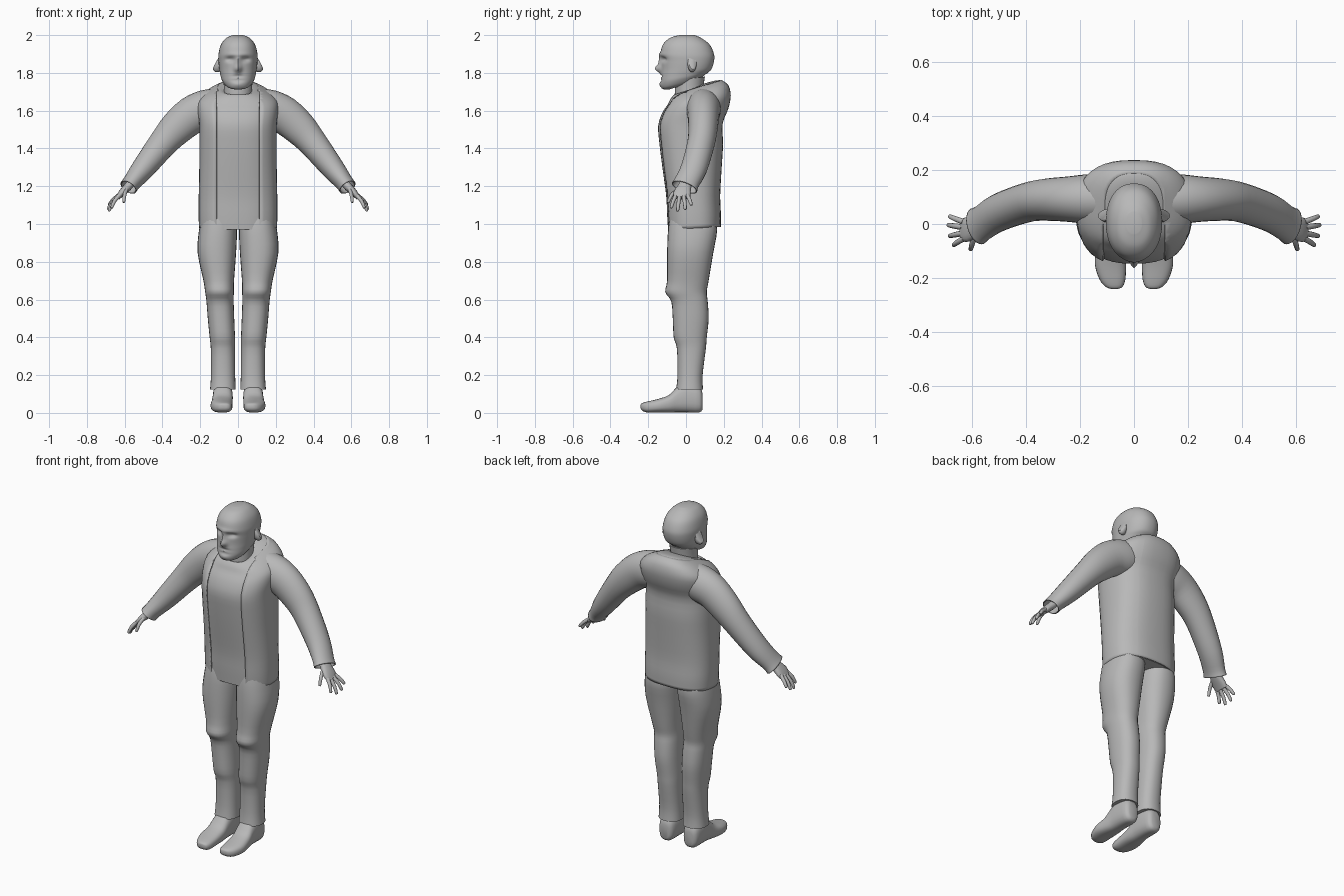
import bpy, bmesh, math
from mathutils import Vector

grey = bpy.data.materials.new("plain grey")
grey.diffuse_color = (0.48, 0.48, 0.48, 1)


def dense(rows, k):
    """Catmull-Rom interpolation between parameter rows."""
    out = []
    for i in range(len(rows) - 1):
        a, b, c, d = rows[max(i - 1, 0)], rows[i], rows[i + 1], rows[min(i + 2, len(rows) - 1)]
        for j in range(k):
            t = j / k
            out.append([q + 0.5 * t * ((r - p) + t * ((2 * p - 5 * q + 4 * r - s) + t * (3 * (q - r) + s - p)))
                        for p, q, r, s in zip(a, b, c, d)])
    out.append(list(rows[-1]))
    return out


def oval(n, p):
    """Unit superellipse."""
    f = lambda v: math.copysign(abs(v) ** (2 / p), v)
    return [(f(math.cos(2 * math.pi * i / n)), f(math.sin(2 * math.pi * i / n))) for i in range(n)]


def body_rings(rows, n, p, k, grow=0.0):
    """Rows: z front, z back, y front, y back, x centre, half width."""
    rings = []
    for zf, zb, yf, yb, xc, hw in dense(rows, k):
        yc, ry = (yf + yb) / 2, (yb - yf) / 2 + grow
        rings.append([Vector((xc + (hw + grow) * u, yc + ry * v, (zf + zb) / 2 + (zb - zf) / 2 * v))
                      for u, v in oval(n, p)])
    return rings


def tube_rings(rows, n, k, p=2.0):
    """Rows: x, y, z, radius along y, radius across."""
    rows = dense(rows, k)
    pts = [Vector(r[:3]) for r in rows]
    rings = []
    for i, r in enumerate(rows):
        d = (pts[min(i + 1, len(pts) - 1)] - pts[max(i - 1, 0)]).normalized()
        u = Vector((0, 1, 0))
        u = (u - d * u.dot(d)).normalized()
        w = d.cross(u)
        rings.append([pts[i] + u * r[3] * a + w * r[4] * b for a, b in oval(n, p)])
    return rings


def loft(name, rings, mirror=False, caps=True, edit=None, thick=0.0, angle=40):
    bm = bmesh.new()
    vs = [[bm.verts.new(p) for p in ring] for ring in rings]
    n = len(rings[0])
    for a, b in zip(vs, vs[1:]):
        for i in range(n):
            bm.faces.new((a[i], a[(i + 1) % n], b[(i + 1) % n], b[i]))
    if caps:
        bm.faces.new(vs[0])
        bm.faces.new(vs[-1])
    bmesh.ops.recalc_face_normals(bm, faces=bm.faces[:])
    if edit:
        edit(bm)
    me = bpy.data.meshes.new(name)
    bm.to_mesh(me)
    bm.free()
    me.materials.append(grey)
    ob = bpy.data.objects.new(name, me)
    bpy.context.collection.objects.link(ob)
    bpy.ops.object.select_all(action='DESELECT')
    ob.select_set(True)
    bpy.context.view_layer.objects.active = ob
    bpy.ops.object.shade_smooth_by_angle(angle=math.radians(angle))
    if thick:
        m = ob.modifiers.new("thickness", 'SOLIDIFY')
        m.thickness, m.offset = thick, -1
    if mirror:
        m = ob.modifiers.new("mirror", 'MIRROR')
        m.use_mirror_merge = False
    return ob


# Head, with the features pressed into the face: depth, x, z, width, height
FEATURES = [(-.033, 0, 1.822, .017, .020), (-.014, 0, 1.860, .013, .028),
            (.017, .042, 1.872, .023, .013), (.017, -.042, 1.872, .023, .013),
            (-.006, 0, 1.898, .06, .010), (.008, 0, 1.782, .03, .006),
            (-.006, 0, 1.738, .03, .014), (.006, 0, 1.760, .03, .008)]


def carve_face(bm):
    for v in bm.verts:
        if v.co.y < -0.03:
            x, z = v.co.x, v.co.z
            v.co.y += sum(a * math.exp(-((x - fx) / sx) ** 2 - ((z - fz) / sz) ** 2)
                          for a, fx, fz, sx, sz in FEATURES)


head = [(1.712, 1.755, -.09, .05, 0, .045), (1.716, 1.765, -.125, .075, 0, .068),
        (1.745, 1.79, -.135, .10, 0, .087), (1.785, 1.80, -.133, .115, 0, .094),
        (1.82, 1.82, -.13, .135, 0, .099), (1.86, 1.86, -.131, .148, 0, .103),
        (1.90, 1.90, -.135, .148, 0, .103), (1.95, 1.95, -.122, .125, 0, .09),
        (1.985, 1.985, -.085, .08, 0, .062), (2.0, 2.0, -.035, .045, 0, .028)]
loft("head", body_rings(head, 72, 2.2, 6), edit=carve_face, angle=50)

# Ears
ear = [(.092, .03, 1.845, .02, .038), (.108, .032, 1.847, .024, .045),
       (.115, .034, 1.850, .018, .036)]
loft("ear", tube_rings(ear, 14, 2), mirror=True, angle=50)

# Neck
neck = [(1.58, 1.64, -.05, .10, 0, .085), (1.68, 1.70, -.06, .09, 0, .074),
        (1.76, 1.78, -.055, .10, 0, .078)]
loft("neck", body_rings(neck, 28, 2, 2))

# Shirt and the open jacket around it share one torso profile
torso = [(.97, .985, -.095, .175, 0, .197), (1.05, 1.05, -.10, .176, 0, .2),
         (1.15, 1.15, -.105, .172, 0, .199), (1.3, 1.3, -.125, .18, 0, .196),
         (1.42, 1.42, -.14, .187, 0, .196), (1.52, 1.53, -.147, .185, 0, .196),
         (1.59, 1.61, -.125, .215, 0, .205), (1.635, 1.68, -.095, .228, 0, .2),
         (1.665, 1.735, -.08, .215, 0, .155), (1.685, 1.762, -.062, .18, 0, .10),
         (1.675, 1.745, -.055, .10, 0, .07)]
loft("shirt", body_rings(torso, 40, 2.5, 3))


def open_front(bm):
    for x in (-.115, .115):
        bmesh.ops.bisect_plane(bm, geom=bm.verts[:] + bm.edges[:] + bm.faces[:],
                               plane_co=(x, 0, 0), plane_no=(1, 0, 0))
    gone = [f for f in bm.faces
            if abs(f.calc_center_median().x) < .115 and f.calc_center_median().y < 0]
    bmesh.ops.delete(bm, geom=gone, context='FACES')


loft("jacket", body_rings(torso[:-1], 40, 2.5, 3, grow=.009), caps=False, edit=open_front, thick=.008)

# Jacket sleeves with a slightly flared cuff
sleeve = [(.09, .09, 1.62, .09, .10), (.17, .092, 1.605, .092, .105), (.245, .092, 1.575, .084, .100),
          (.325, .09, 1.508, .078, .091), (.395, .08, 1.43, .073, .077),
          (.50, .043, 1.297, .07, .062), (.56, .005, 1.222, .067, .049), (.58, -.008, 1.195, .072, .048)]
loft("sleeve", tube_rings(sleeve, 24, 3), mirror=True, caps=False, thick=.006)

# Hand: palm, four fingers and a thumb
palm = [(.54, .01, 1.245, .03, .022), (.585, -.008, 1.195, .036, .022),
        (.615, -.02, 1.165, .046, .018), (.637, -.022, 1.138, .042, .012)]
loft("palm", tube_rings(palm, 16, 2, 2.4), mirror=True, angle=50)

digits = {"index_finger": ((.63, -.054, 1.15), (.655, -.068, 1.12), (.668, -.078, 1.088)),
          "middle_finger": ((.632, -.034, 1.147), (.664, -.04, 1.11), (.682, -.044, 1.072)),
          "ring_finger": ((.635, -.012, 1.147), (.668, -.007, 1.115), (.687, -.004, 1.08)),
          "little_finger": ((.632, .008, 1.152), (.664, .02, 1.127), (.682, .028, 1.103)),
          "thumb": ((.59, -.04, 1.185), (.60, -.075, 1.155), (.605, -.093, 1.118))}
for name, (a, b, c) in digits.items():
    tip = tuple(c[i] + (c[i] - b[i]) * .12 for i in range(3))
    rows = [a + (.011, .011), b + (.010, .010), c + (.008, .008), tip + (.003, .003)]
    loft(name, tube_rings(rows, 10, 2), mirror=True, angle=60)

# Trouser legs
leg = [(1.04, -.085, .15, .105, .085), (.97, -.095, .165, .106, .1), (.85, -.10, .145, .112, .102),
       (.70, -.10, .12, .102, .081), (.64, -.11, .11, .098, .076), (.59, -.078, .115, .095, .072),
       (.50, -.07, .12, .09, .070), (.40, -.065, .11, .083, .067), (.34, -.048, .105, .08, .064),
       (.20, -.045, .088, .079, .064), (.125, -.052, .09, .08, .068)]
loft("trouser_leg", body_rings([(z, z, f, b, x, w) for z, f, b, x, w in leg], 28, 2.3, 3), mirror=True)

# Shoes, lofted from heel to toe: y, z low, z high, x centre, half width
shoe = [(.088, .02, .10, .08, .025), (.07, .002, .14, .08, .045), (.0, .003, .16, .08, .052),
        (-.045, .003, .14, .081, .053), (-.09, .002, .095, .084, .056), (-.15, .002, .073, .087, .058),
        (-.205, .002, .06, .08, .048), (-.232, .012, .052, .074, .032), (-.24, .025, .045, .072, .015)]
rings = [[Vector((x + w * u, y, max(0, (lo + hi) / 2 + (hi - lo) / 2 * v))) for u, v in oval(24, 2.6)]
         for y, lo, hi, x, w in dense(shoe, 3)]
loft("shoe", rings, mirror=True)
